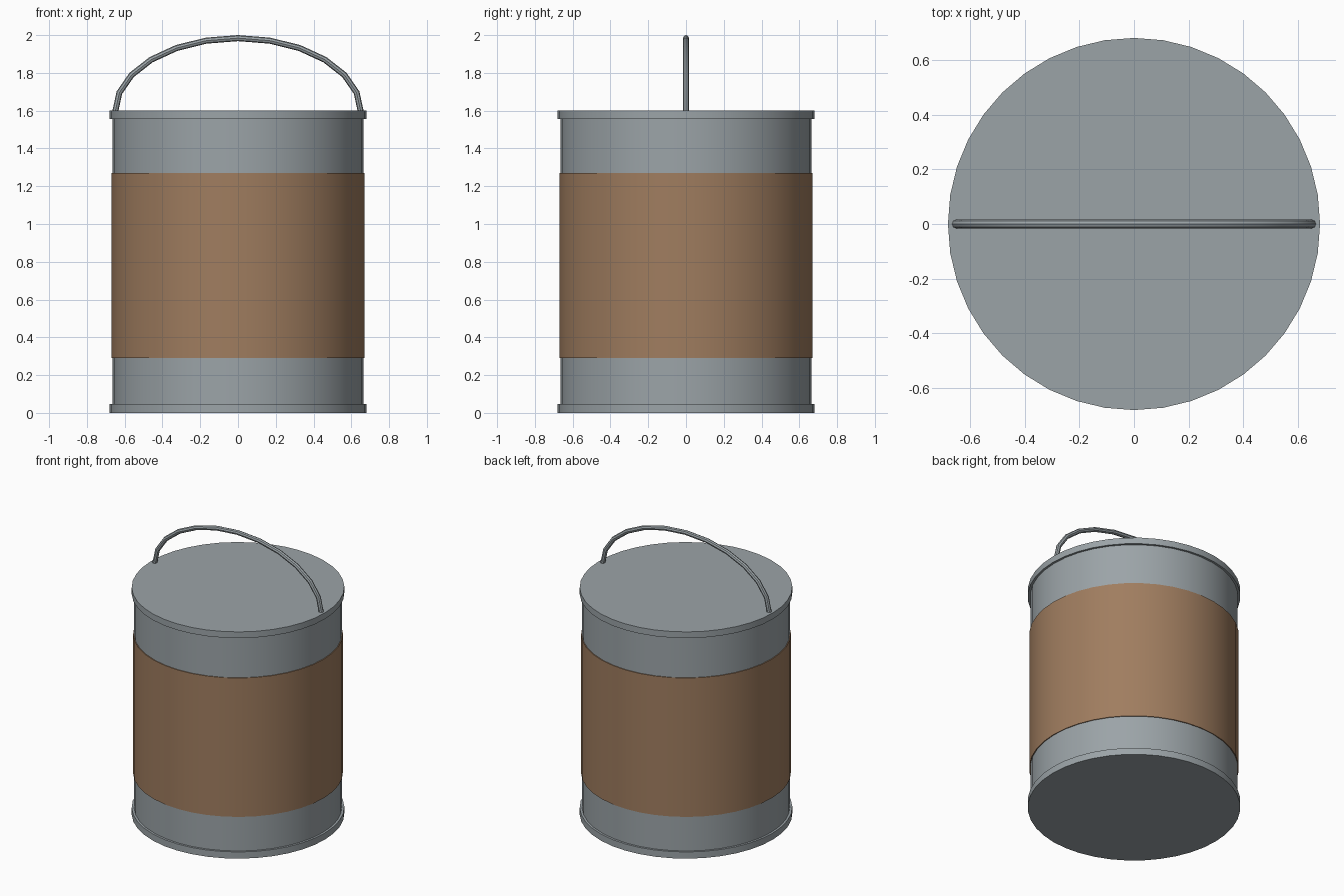
import bpy
import bmesh
import math

cube = bpy.data.objects.get("Cube")
if cube:
    bpy.data.objects.remove(cube, do_unlink=True)


def make_material(name, color):
    mat = bpy.data.materials.new(name)
    mat.use_nodes = True
    rgba = (*color, 1)
    mat.diffuse_color = rgba
    mat.node_tree.nodes["Principled BSDF"].inputs["Base Color"].default_value = rgba
    return mat


def smooth(obj):
    bpy.ops.object.select_all(action="DESELECT")
    obj.select_set(True)
    bpy.context.view_layer.objects.active = obj
    bpy.ops.object.shade_smooth_by_angle(angle=math.radians(35))


def add_object(name, bm, mat):
    bmesh.ops.recalc_face_normals(bm, faces=bm.faces)
    mesh = bpy.data.meshes.new(name)
    bm.to_mesh(mesh)
    bm.free()
    mesh.materials.append(mat)
    obj = bpy.data.objects.new(name, mesh)
    bpy.context.collection.objects.link(obj)
    smooth(obj)
    return obj


def cylinder(name, radius, bottom, top, mat):
    bm = bmesh.new()
    bmesh.ops.create_cone(bm, cap_ends=True, segments=40, radius1=radius,
                          radius2=radius, depth=top - bottom)
    bmesh.ops.translate(bm, verts=bm.verts, vec=(0, 0, (top + bottom) / 2))
    return add_object(name, bm, mat)


def arched_tube(name, half_width, base, rise, radius, mat, steps=12, sides=8):
    # Rings of points follow a half ellipse and are skinned into a tube
    bm = bmesh.new()
    rings = []
    for i in range(steps + 1):
        a = math.pi * i / steps
        nx, nz = rise * math.cos(a), half_width * math.sin(a)
        length = math.hypot(nx, nz)
        ring = []
        for j in range(sides):
            b = math.tau * j / sides
            out = radius * math.cos(b) / length
            ring.append(bm.verts.new((half_width * math.cos(a) + out * nx,
                                      radius * math.sin(b),
                                      base + rise * math.sin(a) + out * nz)))
        rings.append(ring)
    for r, s in zip(rings, rings[1:]):
        for j in range(sides):
            k = (j + 1) % sides
            bm.faces.new((r[j], r[k], s[k], s[j]))
    bm.faces.new(rings[0])
    bm.faces.new(rings[-1])
    return add_object(name, bm, mat)


steel = make_material("grey steel", (0.33, 0.37, 0.39))
paper = make_material("brown label", (0.35, 0.205, 0.115))

# Can body with its raised rims
cylinder("can_body", 0.665, 0.01, 1.59, steel)
cylinder("bottom_rim", 0.68, 0, 0.047, steel)
cylinder("lid_rim", 0.68, 1.556, 1.6, steel)

# Wrapped label
cylinder("label_band", 0.671, 0.29, 1.27, paper)

# Wire carrying handle
arched_tube("handle", 0.65, 1.595, 0.389, 0.016, steel)
